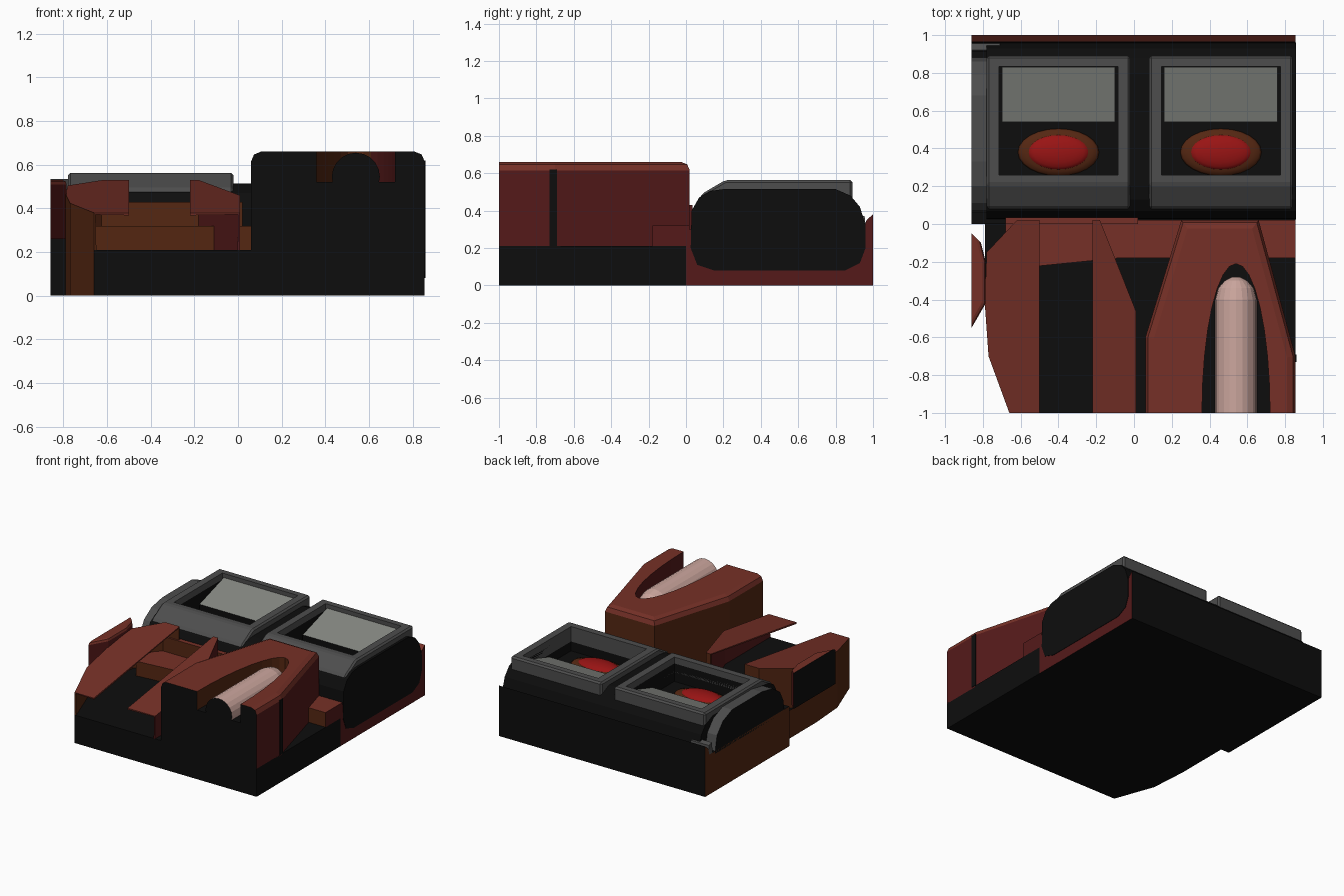
import bpy, bmesh, math
from mathutils import Vector

if "Cube" in bpy.data.objects:
    bpy.data.objects.remove(bpy.data.objects["Cube"])

COLOURS = [("black", (.004, .004, .004)), ("brick", (.18, .03, .02)), ("brown", (.09, .02, .006)),
           ("maroon", (.09, .01, .01)), ("dark_grey", (.075, .075, .075)), ("light_grey", (.23, .24, .22)),
           ("bright_red", (.32, .007, .007)), ("pink", (.6, .38, .34))]
MATS = []
for n, c in COLOURS:
    m = bpy.data.materials.new(n)
    m.diffuse_color = (*c, 1)
    m.use_nodes = True
    m.node_tree.nodes["Principled BSDF"].inputs["Base Color"].default_value = m.diffuse_color
    MATS.append(m)
BLACK, BRICK, BROWN, MAROON, GREY, LIGHT, RED, PINK = range(8)


def shell_rule(n, c):
    """Painted body: brick on top, maroon to the right, brown elsewhere."""
    if n.z > .3:
        return BRICK
    return MAROON if n.x > .4 else BROWN


def finish(name, bm, rule):
    bm.normal_update()
    for f in bm.faces:
        f.material_index = rule(f.normal, f.calc_center_median()) if callable(rule) else rule
    me = bpy.data.meshes.new(name)
    bm.to_mesh(me)
    bm.free()
    for m in MATS:
        me.materials.append(m)
    ob = bpy.data.objects.new(name, me)
    bpy.context.collection.objects.link(ob)
    return ob


def prism(name, pts, axis, lo, hi, rule, bevel=0, pick=None, seg=2):
    """Extrude a profile along x (points are y,z) or z (points are x,y)."""
    bm = bmesh.new()
    place = (lambda p, t: (t, *p)) if axis == "x" else (lambda p, t: (*p, t))
    a = [bm.verts.new(place(p, lo)) for p in pts]
    b = [bm.verts.new(place(p, hi)) for p in pts]
    bm.faces.new(a)
    bm.faces.new(b)
    for i in range(len(pts)):
        j = (i + 1) % len(pts)
        bm.faces.new((a[i], a[j], b[j], b[i]))
    bmesh.ops.recalc_face_normals(bm, faces=bm.faces)
    if bevel:
        es = [e for e in bm.edges if pick is None or pick(e)]
        bmesh.ops.bevel(bm, geom=es, offset=bevel, segments=seg, profile=.5, affect='EDGES')
    return finish(name, bm, rule)


def rect(a, b, c, d):
    return [(a, c), (b, c), (b, d), (a, d)]


def cut(ob, cutter):
    mod = ob.modifiers.new("cut", 'BOOLEAN')
    mod.operation, mod.solver, mod.object = 'DIFFERENCE', 'EXACT', cutter
    bpy.context.view_layer.update()
    me = bpy.data.meshes.new_from_object(ob.evaluated_get(bpy.context.evaluated_depsgraph_get()))
    ob.modifiers.clear()
    ob.data = me
    bpy.data.objects.remove(cutter)


# Base blocks
left_edge = [(-.79, 0), (-.79, -.42), (-.77, -.7), (-.66, -1)]
prism("front_base", left_edge + [(.855, -1), (.855, 0)], "z", 0, .21,
      lambda n, c: BROWN if n.x < -.5 else BLACK)


def rear_rule(n, c):
    if c.y > .95 and n.z > .3:
        return BRICK
    return BROWN if n.x < -.5 else MAROON if n.x > .5 else BLACK


prism("rear_base", [(0, 0), (1, 0), (1, .38), (.965, .35), (.95, .3), (0, .3)], "x", -.86, .855, rear_rule)

# Sloping cover plates with open fronts


def cover(name, pts, walls):
    bm = bmesh.new()
    top = [bm.verts.new((x, y, .38 + .147 * (y + 1))) for x, y in pts]
    low = [bm.verts.new((x, y, .2)) for x, y in pts]
    bm.faces.new(top)
    for i in walls:
        j = (i + 1) % len(pts)
        bm.faces.new((low[i], low[j], top[j], top[i]))
    bmesh.ops.delete(bm, geom=[v for v in low if not v.link_faces], context='VERTS')
    ob = finish(name, bm, shell_rule)
    s = ob.modifiers.new("thickness", 'SOLIDIFY')
    s.thickness, s.offset = .012, -1
    return ob


cover("left_cover", [(-.5, -1), (-.5, .02), (-.62, .02), (-.78, -.15), *left_edge[1:]], range(1, 6))
cover("middle_cover", [(-.22, -1), (.01, -1), (.01, -.46), (-.18, .02), (-.22, .02)], (1, 2, 3))

# Low ledge and back wall
prism("ledge", [(-.68, -.24), (-.08, -.18), (.855, -.18), (.855, .02), (-.68, .02)], "z", .21, .32, shell_rule)
prism("back_wall", rect(-.68, .02, 0, .035), "z", .21, .43, shell_rule)

# Small side wing, black where it is cut flat
prism("side_wing", [(-.86, -.05), (-.81, -.1), (-.785, -.2), (-.785, -.42), (-.86, -.55)], "z", .26, .53,
      lambda n, c: BLACK if n.x < -.95 else shell_rule(n, c), .02,
      lambda e: all(v.co.z > .5 and v.co.x > -.87 for v in e.verts) and any(v.co.x > -.8 for v in e.verts))

# Raised housing with an arched slot


def housing_rule(n, c):
    return BLACK if n.y < -.95 and c.y < -.99 else shell_rule(n, c)


housing = prism("raised_housing", [(.06, -1), (.855, -1), (.855, -.7), (.66, .02), (.25, .02), (.06, -.6)],
                "z", .2, .66, housing_rule, .045,
                lambda e: all(v.co.z > .6 for v in e.verts) and any(v.co.y > -.99 for v in e.verts))
arch = [(.54 + .18 * math.cos(a), -1 + .79 * math.sin(a)) for a in [math.pi * i / 16 for i in range(17)]]
cut(housing, prism("slot_cutter", [(.36, -1.1), *arch[::-1], (.72, -1.1)], "z", .52, .8,
                   lambda n, c: BLACK if n.z < -.5 else MAROON if c.x > .6 else BROWN))
prism("housing_stripe", rect(-.73, -.69, .21, .62), "x", .85, .859, BLACK)

# Rounded rod lying in the slot
bm = bmesh.new()
rings = []
for y, r in [(-1, .11), (-.4, .11), (-.34, .095), (-.3, .06), (-.28, .02)]:
    rings.append([bm.verts.new((.54 + r * math.cos(t), y, .545 + r * math.sin(t)))
                  for t in [math.tau * i / 20 for i in range(20)]])
for a, b in zip(rings, rings[1:]):
    for i in range(20):
        j = (i + 1) % 20
        bm.faces.new((a[i], a[j], b[j], b[i]))
bm.faces.new(rings[0])
bm.faces.new(rings[-1])
bmesh.ops.recalc_face_normals(bm, faces=bm.faces)
finish("rod", bm, lambda n, c: BLACK if n.y < -.9 else PINK)

# Rounded rear block
block = prism("rear_block", [(.025, .2), (.03, .4), (.07, .47), (.13, .505), (.2, .515), (.8, .515), (.88, .48),
                             (.93, .42), (.96, .32), (.96, .2), (.93, .12), (.85, .08), (.15, .08), (.06, .11)],
              "x", -.78, .858, BLACK)

# Two framed bays, each with a tilted screen and a red lamp
for side, cx in (("left", -.4), ("right", .46)):
    frame = prism(side + "_frame", [(.07, .45), (.085, .49), (.21, .563), (.89, .563), (.89, .45)],
                  "x", cx - .38, cx + .38, GREY, .012, seg=1)
    hole = rect(cx - .315, cx + .315, .26, .835)
    cut(frame, prism("cutter", hole, "z", .3, .8, GREY))
    cut(block, prism("cutter", hole, "z", .38, .8, BLACK))
    prism(side + "_screen", [(.54, .38), (.54, .445), (.83, .535), (.83, .38)], "x", cx - .3, cx + .3,
          lambda n, c: LIGHT if n.z > .5 else BLACK)
    for part, rx, ry, rz, z, col in (("lamp_ring", .215, .125, .035, .38, BROWN), ("lamp", .165, .095, .04, .392, RED)):
        bm = bmesh.new()
        bmesh.ops.create_uvsphere(bm, u_segments=24, v_segments=10, radius=1)
        for v in bm.verts:
            v.co = Vector((cx + rx * v.co.x, .38 + ry * v.co.y, z + rz * v.co.z))
        for f in bm.faces:
            f.smooth = True
        finish(side + "_" + part, bm, col)

# Grey arch beside the left bay and a small rear fitting
prism("side_arch", [(.06, .28), (.07, .37), (.11, .45), (.2, .51), (.33, .535), (.68, .535), (.79, .49),
                    (.86, .41), (.885, .28)], "x", -.86, -.775,
      lambda n, c: BLACK if n.x < -.9 else GREY)
prism("rear_fitting", [(.91, .28), (.92, .38), (.955, .37), (.965, .28)], "x", -.86, -.71, GREY)
